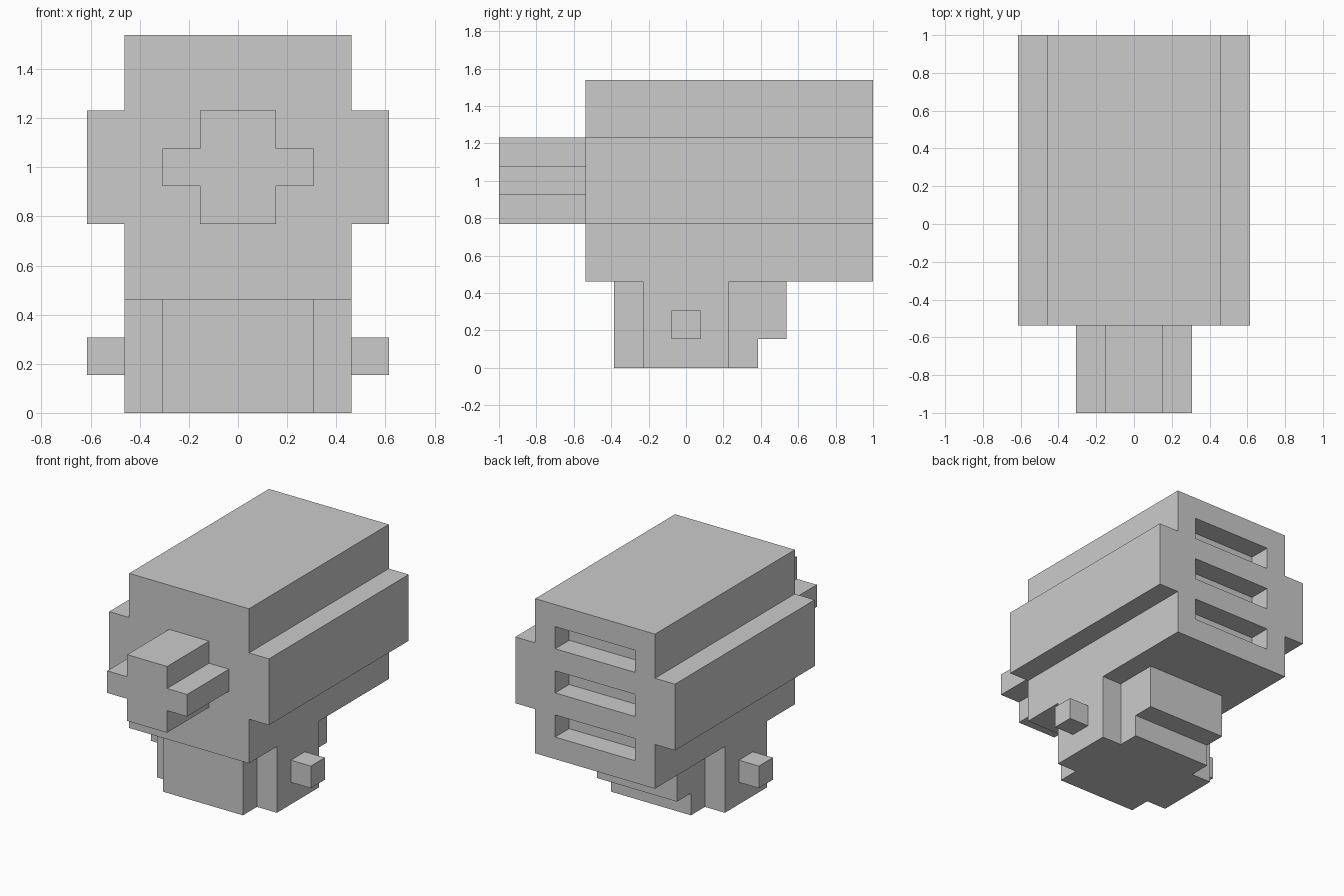
import bpy, bmesh
from mathutils import Vector

if "Cube" in bpy.data.objects:
    bpy.data.objects.remove(bpy.data.objects["Cube"])

U = 1 / 13  # the whole model sits on this grid step


def prism(name, profile, lo, hi, axis):
    """Extrude a 2D outline along y (profile is x,z) or z (profile is x,y)."""
    def place(a, b, d):
        return Vector((a, d, b) if axis == "y" else (a, b, d)) * U
    bm = bmesh.new()
    face = bm.faces.new([bm.verts.new(place(a, b, lo)) for a, b in profile])
    ext = bmesh.ops.extrude_face_region(bm, geom=[face], use_keep_orig=True)
    verts = [g for g in ext["geom"] if isinstance(g, bmesh.types.BMVert)]
    bmesh.ops.translate(bm, verts=verts, vec=place(0, 0, hi - lo))
    bmesh.ops.recalc_face_normals(bm, faces=bm.faces)
    mesh = bpy.data.meshes.new(name)
    bm.to_mesh(mesh)
    bm.free()
    obj = bpy.data.objects.new(name, mesh)
    bpy.context.collection.objects.link(obj)
    return obj


def cross(wide, narrow, tall, short, centre):
    """Plus-shaped outline from half sizes, centred on (0, centre)."""
    quarter = [(wide, short), (narrow, short), (narrow, tall)]
    pts = quarter + [(-a, b) for a, b in reversed(quarter)]
    pts += [(-a, -b) for a, b in quarter] + [(a, -b) for a, b in reversed(quarter)]
    return [(a, b + centre) for a, b in pts]


def box(name, x, y, z):
    return prism(name, [(x[0], y[0]), (x[1], y[0]), (x[1], y[1]), (x[0], y[1])],
                 z[0], z[1], "z")


# Main housing with side ribs, and the snout on its front
housing = prism("housing", cross(8, 6, 7, 3, 13), -7, 13, "y")
prism("snout", cross(4, 2, 3, 1, 13), -13, -7, "y")

# Three vent slots recessed into the back
for i, z in enumerate((8, 12, 16)):
    cutter = box(f"vent_cutter_{i + 1}", (-4, 4), (11, 14), (z, z + 2))
    cutter.hide_render = True
    cutter.hide_viewport = True
    cutter.display_type = "WIRE"
    mod = housing.modifiers.new(f"vent_{i + 1}", "BOOLEAN")
    mod.operation = "DIFFERENCE"
    mod.solver = "EXACT"
    mod.object = cutter

# Base, rear lug and side pegs
prism("base", cross(6, 4, 5, 3, 0), 0, 6, "z")
box("rear_lug", (-4, 4), (5, 7), (2, 6))
for side, x in (("left", (-8, -6)), ("right", (6, 8))):
    box(f"{side}_peg", x, (-1, 1), (2, 4))
